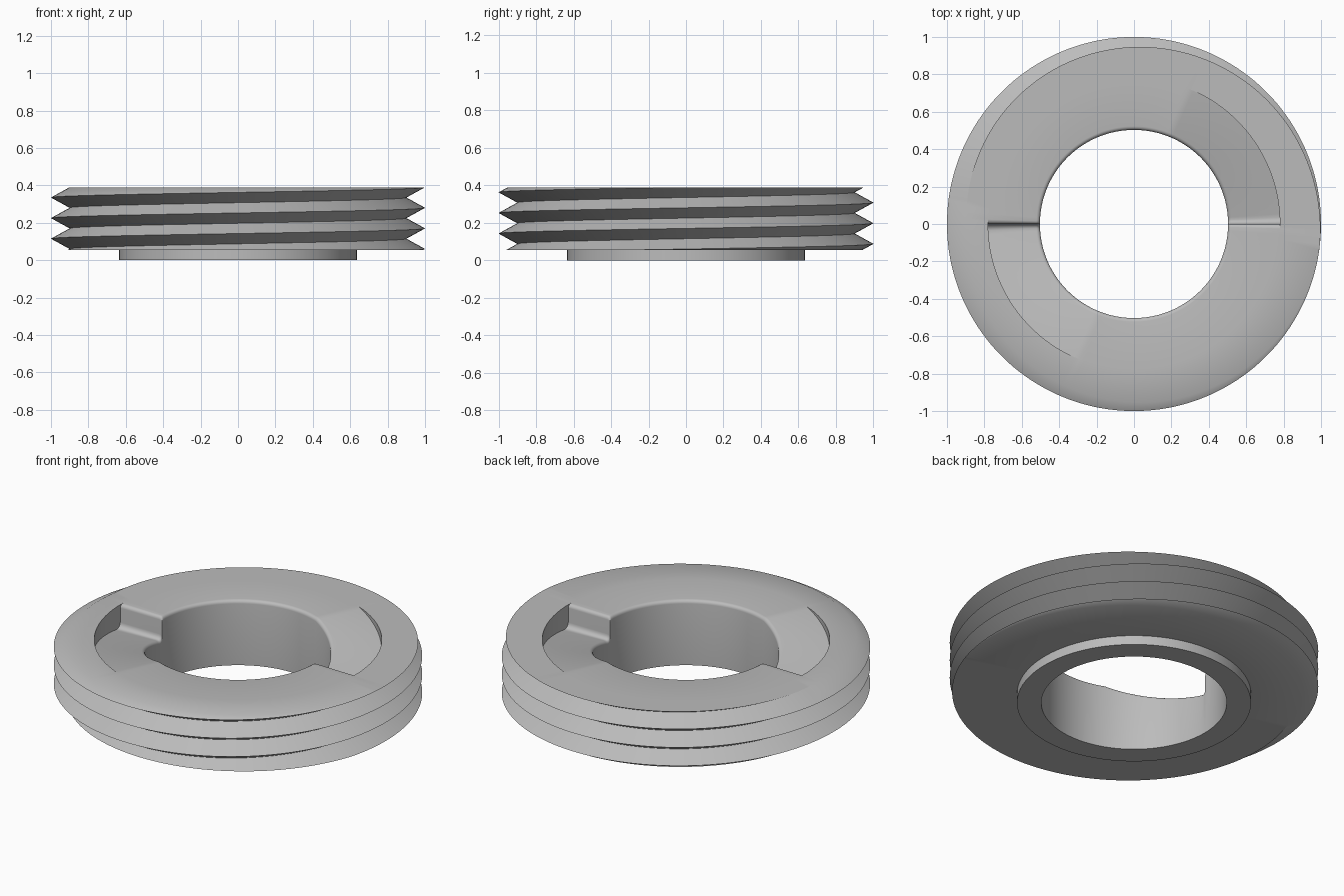
import bpy, bmesh
from math import radians, sin, cos, pi

cube = bpy.data.objects.get("Cube")
if cube:
    bpy.data.objects.remove(cube, do_unlink=True)

BOTTOM, TOP = 0.055, 0.388        # threaded body
CREST, ROOT, PITCH = 1.0, 0.9, 0.11
START = 0.06                      # crest height at angle zero
HOLE, BOSS, STEP = 0.503, 0.635, 0.78
DEPTH, RAMP = 0.14, 68            # notch depth and ramp length in degrees
FILLET = 0.02
QUARTER = [i * pi / 8 for i in range(5)]


def thread_radius(t, z):
    u = ((z - START) / PITCH - t / (2 * pi)) % 1
    return CREST - (CREST - ROOT) * 2 * min(u, 1 - u)


def ramp_depth(phi):
    return DEPTH * max(0, 1 - phi / RAMP) if phi > 0 else 0


def half_turn(base):
    """Angles and notch depths over half a turn, with the notch wall at base."""
    cols = [(phi, 0) for phi in range(-90, -3, 2)]
    cols += [(1.8 * (sin(a) - 1), FILLET * (1 - cos(a))) for a in QUARTER]
    cols += [(2.5 * (1 - cos(a)), ramp_depth(2.5) - 0.03 * (1 - sin(a))) for a in QUARTER]
    cols += [(phi, ramp_depth(phi)) for phi in range(4, 90, 2)]
    return [(radians(base + phi), d) for phi, d in cols]


def section(t, depth):
    """Closed radius and height outline of the ring at one angle."""
    pts = [(HOLE, 0), (BOSS, 0), (BOSS, BOTTOM)]
    for k in range(-6, 13):
        z = START + PITCH * (t / (2 * pi) + k / 2)
        z = min(max(z, BOTTOM), TOP)
        pts.append((thread_radius(t, z), z))
    floor = TOP - depth
    pts += [(STEP, TOP), (STEP, floor)]
    pts += [(HOLE + FILLET * (1 - sin(a)), floor - FILLET * (1 - cos(a))) for a in QUARTER]
    return pts


# Sweep the outline around the axis
bm = bmesh.new()
columns = half_turn(0) + half_turn(180) + [(radians(270), 0)]
rings = [[bm.verts.new((r * cos(t), r * sin(t), z)) for r, z in section(t, d)]
         for t, d in columns]
for a, b in zip(rings, rings[1:]):
    for i in range(len(a)):
        j = (i + 1) % len(a)
        bm.faces.new((a[i], b[i], b[j], a[j]))
bmesh.ops.remove_doubles(bm, verts=bm.verts, dist=0.00005)
bmesh.ops.recalc_face_normals(bm, faces=bm.faces)
mesh = bpy.data.meshes.new("threaded_ring")
bm.to_mesh(mesh)
bm.free()

# Single plain grey
grey = bpy.data.materials.new("plain grey")
grey.use_nodes = True
colour = (0.5, 0.5, 0.5, 1)
grey.diffuse_color = colour
grey.node_tree.nodes["Principled BSDF"].inputs["Base Color"].default_value = colour
mesh.materials.append(grey)

ring = bpy.data.objects.new("threaded_ring", mesh)
bpy.context.collection.objects.link(ring)
bpy.ops.object.select_all(action='DESELECT')
ring.select_set(True)
bpy.context.view_layer.objects.active = ring
bpy.ops.object.shade_smooth_by_angle(angle=radians(30))
